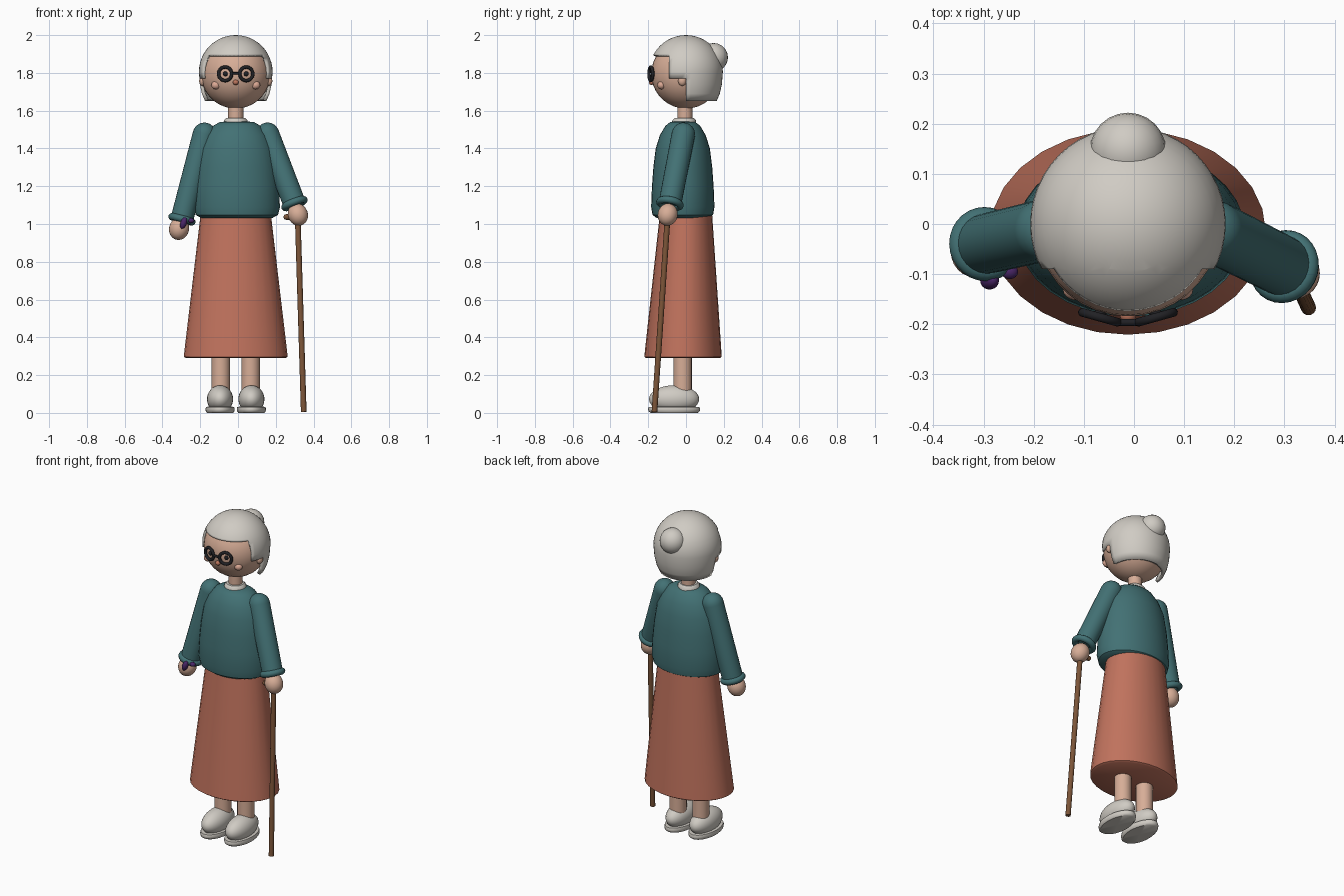
import bpy, bmesh, math
from mathutils import Vector, Matrix

old = bpy.data.objects.get("Cube")
if old:
    bpy.data.objects.remove(old, do_unlink=True)

CX = -0.012  # body axis


def material(name, rgb):
    m = bpy.data.materials.new(name)
    m.use_nodes = True
    m.diffuse_color = (*rgb, 1)
    m.node_tree.nodes["Principled BSDF"].inputs["Base Color"].default_value = (*rgb, 1)
    return m


GREY = material("warm_grey", (0.63, 0.60, 0.55))
SKIN = material("skin", (0.68, 0.42, 0.31))
BLUSH = material("blush", (0.72, 0.40, 0.30))
NOSE = material("nose_red", (0.50, 0.18, 0.11))
TEAL = material("teal_knit", (0.055, 0.165, 0.175))
RUST = material("rust_cloth", (0.53, 0.17, 0.11))
WOOD = material("brown_wood", (0.20, 0.09, 0.04))
BLACK = material("black", (0.015, 0.015, 0.018))
PURPLE = material("purple", (0.07, 0.02, 0.14))


def finish(name, bm, mat, matrix=None):
    if matrix:
        bm.transform(matrix)
    me = bpy.data.meshes.new(name)
    bm.to_mesh(me)
    bm.free()
    me.materials.append(mat)
    ob = bpy.data.objects.new(name, me)
    bpy.context.collection.objects.link(ob)
    bpy.ops.object.select_all(action='DESELECT')
    ob.select_set(True)
    bpy.context.view_layer.objects.active = ob
    bpy.ops.object.shade_smooth_by_angle(angle=math.radians(42))
    return ob


def revolve(profile, seg):
    """Surface of revolution about z from (radius, height) points, bottom to top."""
    bm = bmesh.new()
    rings = [[bm.verts.new((r * math.cos(2 * math.pi * j / seg),
                            r * math.sin(2 * math.pi * j / seg), z))
              for j in range(seg)] for r, z in profile]
    for low, high in zip(rings, rings[1:]):
        for j in range(seg):
            k = (j + 1) % seg
            bm.faces.new((low[j], low[k], high[k], high[j]))
    bmesh.ops.remove_doubles(bm, verts=bm.verts, dist=1e-5)
    return bm


def place(loc, scale=(1, 1, 1), axis=None):
    rot = Vector(axis).to_track_quat('Z', 'Y').to_matrix().to_4x4() if axis else Matrix()
    return Matrix.Translation(loc) @ rot @ Matrix.Diagonal((*scale, 1))


def ball(name, loc, scale, mat, axis=None, seg=24):
    bm = bmesh.new()
    bmesh.ops.create_uvsphere(bm, u_segments=seg, v_segments=seg // 2, radius=1)
    return finish(name, bm, mat, place(loc, scale, axis))


def rod(name, a, b, r, mat, seg=16):
    a, b = Vector(a), Vector(b)
    length = (b - a).length
    bm = revolve([(0, 0), (r, 0), (r, length), (0, length)], seg)
    return finish(name, bm, mat, place(a, axis=b - a))


def ring(name, loc, axis, major, minor, mat, seg=28, sides=10):
    loop = [(major + minor * math.cos(t), minor * math.sin(t))
            for t in (2 * math.pi * i / sides for i in range(sides + 1))]
    return finish(name, revolve(loop, seg), mat, place(loc, axis=axis))


# Skirt, leaning slightly forward at the hem
bm = revolve([(0, 0.29), (0.262, 0.29), (0.275, 0.297), (0.268, 0.36), (0.185, 1.06), (0, 1.06)], 28)
for v in bm.verts:
    v.co.y = v.co.y * 0.745 - 0.016 * (1.06 - v.co.z) / 0.77
finish("skirt", bm, RUST, place((CX, 0, 0)))

# Sweater body and collar
sweater = [(0, 1.03), (0.19, 1.033), (0.218, 1.048), (0.228, 1.09), (0.222, 1.2),
           (0.212, 1.3), (0.195, 1.4), (0.165, 1.47), (0.125, 1.52), (0.09, 1.54), (0, 1.546)]
finish("sweater", revolve(sweater, 32), TEAL, place((CX + 0.006, -0.017, 0), (1, 0.735, 1)))
collar = [(0, 1.53), (0.064, 1.535), (0.062, 1.55), (0.05, 1.562), (0, 1.562)]
finish("collar", revolve(collar, 24), GREY, place((CX, -0.01, 0)))
rod("neck", (CX, -0.006, 1.52), (CX, -0.006, 1.66), 0.04, SKIN, 20)

# Arms: sleeve with round shoulder, rolled cuff, hand
arms = (("right", (-0.178, -0.012, 1.475), (-0.297, -0.04, 1.025), (-0.312, -0.055, 0.975)),
        ("left", (0.157, -0.014, 1.475), (0.299, -0.085, 1.108), (0.317, -0.097, 1.05)))
for side, shoulder, wrist, hand in arms:
    s, w = Vector(shoulder), Vector(wrist)
    length = (s - w).length
    dome = [(0.062 * math.cos(a), length + 0.062 * math.sin(a))
            for a in (math.pi / 2 * i / 6 for i in range(7))]
    finish(side + "_sleeve", revolve([(0, 0), (0.06, 0)] + dome, 24), TEAL, place(w, axis=s - w))
    ring(side + "_cuff", wrist, s - w, 0.055, 0.019, TEAL)
    ball(side + "_hand", hand, (0.053, 0.053, 0.06), SKIN, axis=s - w)

# Bracelet beads at the right wrist
ball("bracelet_bead", (-0.288, -0.112, 1.005), (0.019, 0.017, 0.032), PURPLE, axis=(0.35, 0, 1), seg=16)
ball("bracelet_clasp", (-0.248, -0.095, 1.018), (0.017, 0.015, 0.013), PURPLE, seg=16)

# Walking cane
rod("cane_shaft", (0.316, -0.097, 1.04), (0.348, -0.167, 0.005), 0.015, WOOD)
rod("cane_handle", (0.256, -0.097, 1.037), (0.33, -0.097, 1.037), 0.015, WOOD)
ball("cane_handle_end", (0.256, -0.097, 1.037), (0.015,) * 3, WOOD, seg=16)

# Legs and shoes
sole = [(0, 0), (0.9, 0), (0.98, 0.008), (1, 0.02), (0.97, 0.032), (0, 0.036)]
for side, sx in (("right", -1), ("left", 1)):
    x = CX + 0.079 * sx
    rod(side + "_leg", (x, -0.018, 0.06), (x, -0.018, 0.45), 0.049, SKIN, 20)
    x = CX + 0.083 * sx
    bm = bmesh.new()
    bmesh.ops.create_uvsphere(bm, u_segments=28, v_segments=16, radius=1)
    for v in bm.verts:
        v.co.z = max(v.co.z, -0.65)
    finish(side + "_shoe", bm, GREY, place((x, -0.063, 0.073), (0.069, 0.133, 0.073)))
    finish(side + "_sole", revolve(sole, 32), GREY, place((x, -0.063, 0), (0.077, 0.138, 1)))

# Head
HZ = 1.805
ball("head", (CX, 0, 1.795), (0.184,) * 3, SKIN, seg=36)

# Hair: bell-shaped shell with a stepped opening for the face
dome = [(0.195 * math.cos(a), HZ + 0.195 * math.sin(a))
        for a in (math.pi / 2 * i / 12 for i in range(13))]
bm = revolve([(0.162, 1.65), (0.179, 1.69), (0.19, 1.74)] + dome, 48)
for co, no in (((0, -0.09, 0), (0, 1, 0)), ((0, 0, 0), (0, 1, 0)),
               ((0, 0, 1.893), (0, 0, 1)), ((0, 0, 1.77), (0, 0, 1))):
    bmesh.ops.bisect_plane(bm, geom=bm.verts[:] + bm.edges[:] + bm.faces[:],
                           dist=1e-5, plane_co=co, plane_no=no)
opening = []
for f in bm.faces:
    c = f.calc_center_median()
    if (c.y < -0.09 and c.z < 1.893) or (c.y < 0 and c.z < 1.77):
        opening.append(f)
bmesh.ops.delete(bm, geom=opening, context='FACES')
hair = finish("hair", bm, GREY, place((CX, 0, 0)))
shell = hair.modifiers.new("thickness", 'SOLIDIFY')
shell.thickness, shell.offset = 0.018, -1
ball("hair_bun", (CX, 0.146, 1.882), (0.076,) * 3, GREY)

# Face and glasses
ball("nose", (CX, -0.183, 1.75), (0.016, 0.014, 0.014), NOSE, seg=16)
for side, sx in (("right", -1), ("left", 1)):
    ball(side + "_eye", (CX + 0.055 * sx, -0.177, 1.795), (0.013, 0.008, 0.013), BLACK, seg=16)
    ball(side + "_cheek", (CX + 0.105 * sx, -0.13, 1.735), (0.025, 0.022, 0.022), BLUSH, seg=16)
    ball(side + "_ear", (CX + 0.176 * sx, -0.02, 1.757), (0.018, 0.022, 0.026), SKIN, seg=16)
    ring(side + "_glasses_rim", (CX + 0.056 * sx, -0.186, 1.795),
         (0.28 * sx, -1, 0), 0.036, 0.009, BLACK)
rod("glasses_bridge", (CX - 0.023, -0.196, 1.797), (CX + 0.023, -0.196, 1.797), 0.007, BLACK, 10)
